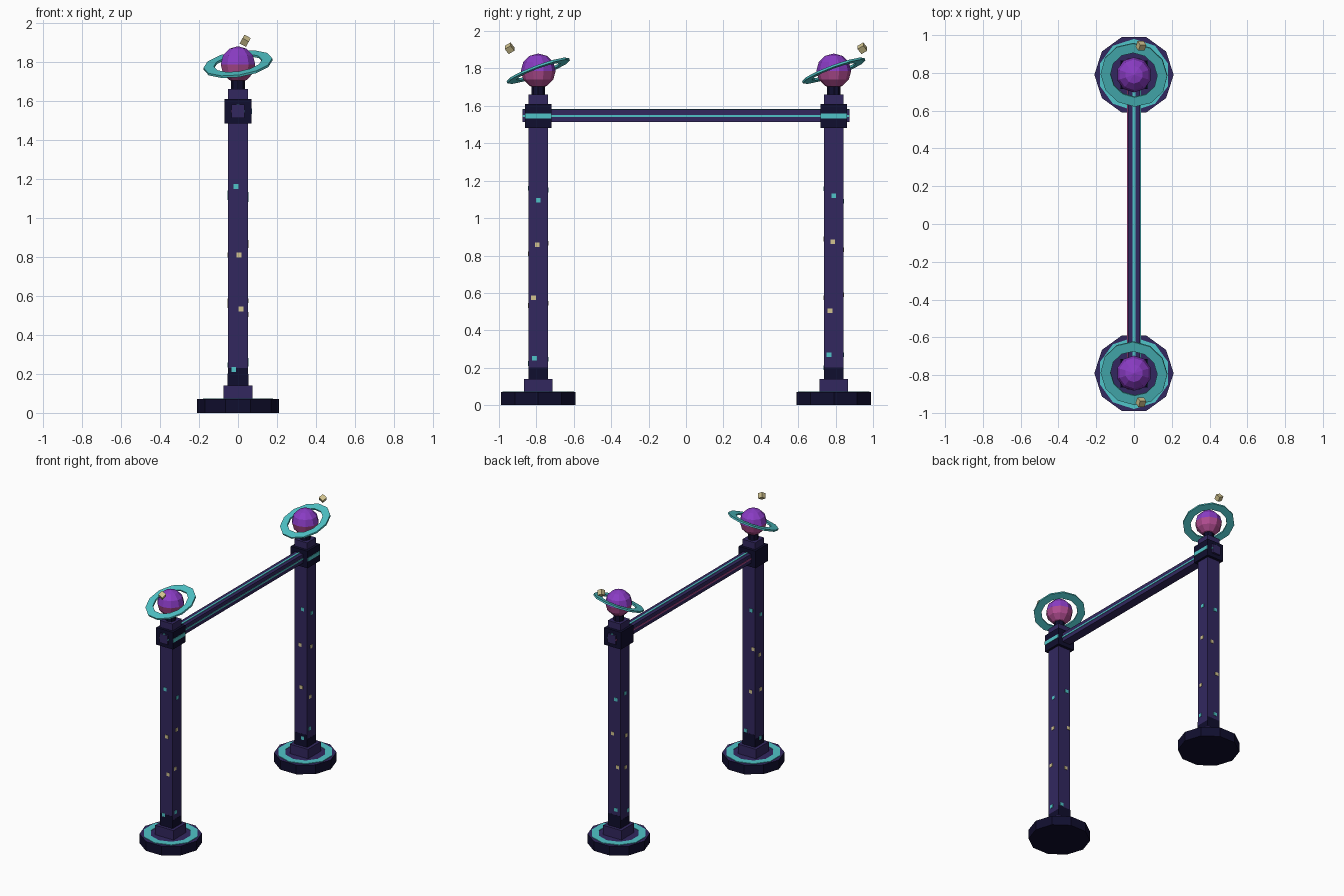
import bpy, bmesh, math
from mathutils import Matrix, Vector

if "Cube" in bpy.data.objects:
    bpy.data.objects.remove(bpy.data.objects["Cube"])


def mat(name, hexcol):
    def lin(c):
        c /= 255
        return c / 12.92 if c <= 0.04045 else ((c + 0.055) / 1.055) ** 2.4
    m = bpy.data.materials.new(name)
    m.diffuse_color = [lin(int(hexcol[i:i + 2], 16)) for i in (0, 2, 4)] + [1]
    m.use_nodes = True
    m.node_tree.nodes["Principled BSDF"].inputs["Base Color"].default_value = m.diffuse_color
    return m


NAVY = mat("dark navy", "100e2e")
PURPLE = mat("deep purple", "32275f")
TEAL = mat("teal", "50c4c8")
VIOLET = mat("violet", "8a3cc4")
PINK = mat("magenta pink", "b04c90")
SAND = mat("pale sand", "d2c490")


def finish(name, bm, *mats):
    me = bpy.data.meshes.new(name)
    bm.to_mesh(me)
    bm.free()
    for m in mats:
        me.materials.append(m)
    ob = bpy.data.objects.new(name, me)
    bpy.context.collection.objects.link(ob)
    return ob


def box(name, lo, hi, m):
    lo, hi = Vector(lo), Vector(hi)
    bm = bmesh.new()
    bmesh.ops.create_cube(bm, size=1, matrix=Matrix.Translation((lo + hi) / 2)
                          @ Matrix.Diagonal((*(hi - lo), 1)))
    return finish(name, bm, m)


def block(name, y, hx, hy, z0, z1, m):
    return box(name, (-hx, y - hy, z0), (hx, y + hy, z1), m)


def prism(name, y, r, n, z0, z1, *mats):
    """Prism with a corner on the y axis; top face takes the second material."""
    bm = bmesh.new()
    bmesh.ops.create_cone(bm, cap_ends=True, segments=n, radius1=r, radius2=r, depth=z1 - z0,
                          matrix=Matrix.Translation((0, y, (z0 + z1) / 2)) @ Matrix.Rotation(math.pi / 2, 4, 'Z'))
    bm.normal_update()
    if len(mats) > 1:
        for f in bm.faces:
            f.material_index = int(f.normal.z > 0.5)
    return finish(name, bm, *mats)


def flat_ring(name, matrix, r0, r1, thick, n, m):
    bm = bmesh.new()
    rows = []
    for i in range(n):
        a = 2 * math.pi * i / n + math.pi / 2
        rows.append([bm.verts.new(matrix @ Vector((r * math.cos(a), r * math.sin(a), z)))
                     for r, z in ((r0, -thick / 2), (r1, -thick / 2), (r1, thick / 2), (r0, thick / 2))])
    for i in range(n):
        a, b = rows[i], rows[(i + 1) % n]
        for k in range(4):
            bm.faces.new((a[k], b[k], b[(k + 1) % 4], a[(k + 1) % 4]))
    bmesh.ops.recalc_face_normals(bm, faces=bm.faces)
    return finish(name, bm, m)


# small star plates: (sideways offset, height) from top to bottom for each post face
STARS = {
    "front": {"-y": [(-.01, 1.16), (.005, .81), (.015, .533), (-.022, .223)],
              "+x": [(0, 1.095), (-.005, .858), (-.025, .575), (-.02, .25)],
              "+y": [(-.02, 1.15), (-.035, .866), (-.014, .545), (.024, .246)],
              "-x": [(-.014, 1.105), (0, .81), (-.01, .55), (-.005, .19)]},
    "back": {"-y": [(.014, 1.157), (-.005, .888), (.005, .575), (.014, .2)],
             "+x": [(0, 1.12), (-.005, .873), (-.02, .505), (-.025, .27)],
             "+y": [(-.014, 1.09), (.014, .83), (-.028, .59), (-.014, .27)],
             "-x": [(0, 1.127), (-.014, .81), (-.005, .575), (-.033, .246)]},
}
W = 0.052   # post half width
RING_TILT = Vector((0, 0, 1)).rotation_difference(Vector((-.15, -.37, 1))).to_matrix().to_4x4()

for side, s in (("front", -1), ("back", 1)):
    y = 0.79 * s
    # foot
    prism(f"{side}_base", y, .21, 10, 0, .07, NAVY, PURPLE)
    flat_ring(f"{side}_base_glow_ring", Matrix.Translation((0, y, .071)), .14, .19, .006, 10, TEAL)
    block(f"{side}_pedestal", y, .075, .075, .07, .14, PURPLE)
    block(f"{side}_collar", y, W + .001, W + .001, .14, .20, NAVY)
    for d in (-1, 1):
        block(f"{side}_collar_plate", y + d * W, W, .001, .20, .23, NAVY)
    # post, joint and neck
    block(f"{side}_post", y, W, W, .14, 1.66, PURPLE)
    block(f"{side}_joint", y, .069, .072, 1.483, 1.61, NAVY)
    box(f"{side}_joint_stripe", (.067, y - .07, 1.533), (.072, y + .07, 1.56), TEAL)
    prism(f"{side}_neck", y, .036, 8, 1.65, 1.715, NAVY)
    # stars
    for face, spots in STARS[side].items():
        d = 1 if face[0] == "+" else -1
        for i, (o, z) in enumerate(spots):
            h, c = .0125, (TEAL if i in (0, 3) else SAND)
            e = sorted((d * (W - .002), d * (W + .003)))
            if face[1] == "x":
                box(f"{side}_star", (e[0], y + o - h, z - h), (e[1], y + o + h, z + h), c)
            else:
                box(f"{side}_star", (o - h, y + e[0], z - h), (o + h, y + e[1], z + h), c)
    # planet, violet above and pink below
    bm = bmesh.new()
    bmesh.ops.create_uvsphere(bm, u_segments=10, v_segments=6, radius=.093)
    for f in bm.faces:
        f.material_index = int(f.calc_center_median().z < 0)
    bm.transform(Matrix.Translation((0, y, 1.787)))
    finish(f"{side}_planet", bm, VIOLET, PINK)
    # tilted ring and small moon
    flat_ring(f"{side}_planet_ring", Matrix.Translation((0, y, 1.788)) @ RING_TILT,
              .125, .178, .012, 12, TEAL)
    bm = bmesh.new()
    bmesh.ops.create_cube(bm, size=.037, matrix=Matrix.Translation((.037, .943 * s, 1.908))
                          @ Matrix.Rotation(.5, 4, 'Y') @ Matrix.Rotation(.6, 4, 'X'))
    finish(f"{side}_moon", bm, SAND)

# crossbar with its light strips
box("crossbar", (-.033, -.875, 1.513), (.033, .875, 1.58), PURPLE)
box("crossbar_top_strip", (-.007, -.875, 1.578), (.007, .875, 1.583), TEAL)
box("crossbar_right_strip", (.031, -.875, 1.541), (.036, .875, 1.552), TEAL)
box("crossbar_left_strip", (-.036, -.875, 1.541), (-.031, .875, 1.552), PINK)
